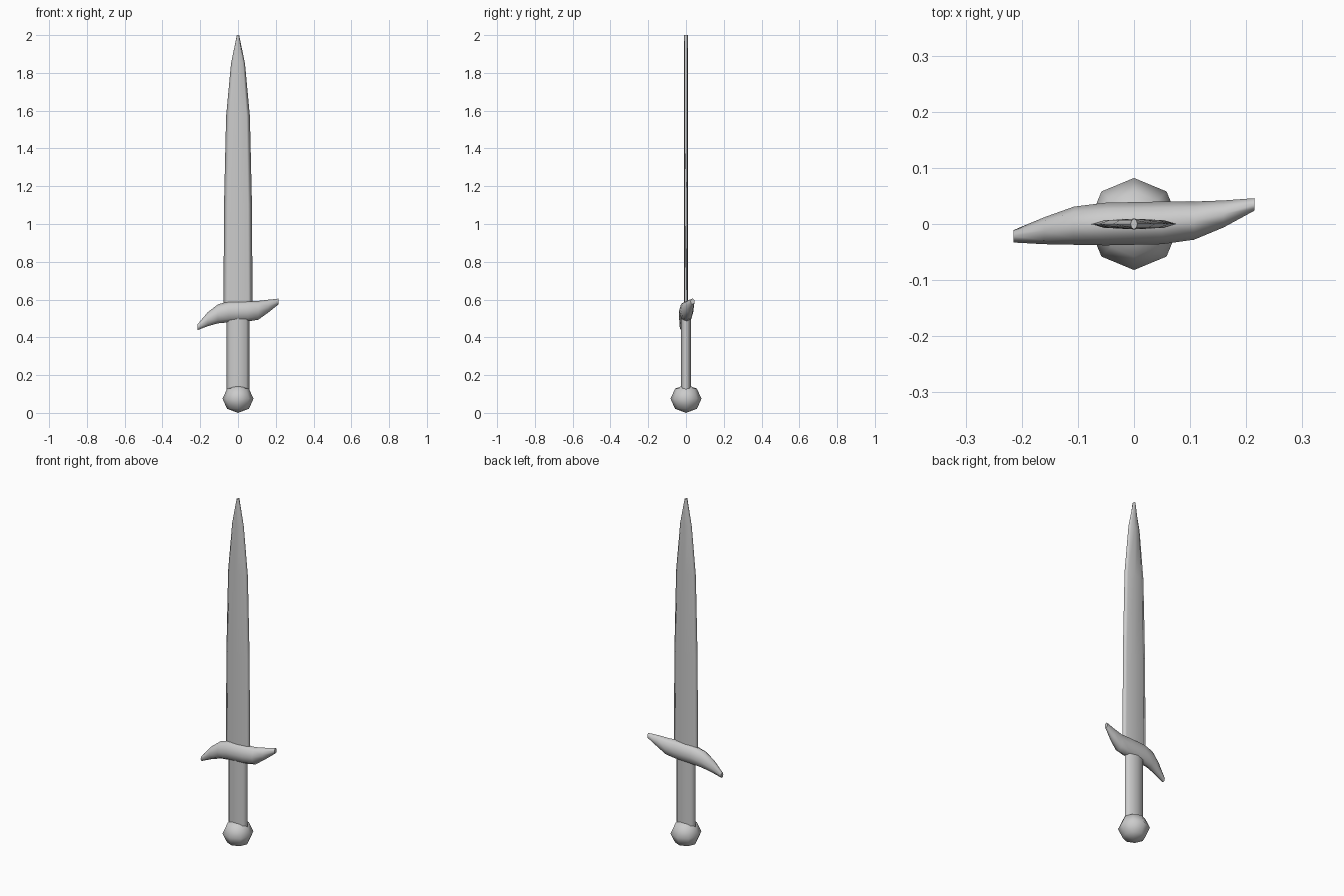
import bpy, bmesh, math
from mathutils import Vector

if "Cube" in bpy.data.objects:
    bpy.data.objects.remove(bpy.data.objects["Cube"])

SIDES = 8


def loft(name, sections, axis):
    """Skin elliptical rings: (centre, half size along u, half size along v)."""
    u, v = {"z": (Vector((1, 0, 0)), Vector((0, 1, 0))),
            "x": (Vector((0, 1, 0)), Vector((0, 0, 1)))}[axis]
    bm = bmesh.new()
    rings = []
    for centre, a, b in sections:
        ring = []
        for i in range(SIDES):
            t = 2 * math.pi * i / SIDES
            ring.append(bm.verts.new(Vector(centre) + u * a * math.cos(t) + v * b * math.sin(t)))
        rings.append(ring)
    for lo, hi in zip(rings, rings[1:]):
        for i in range(SIDES):
            j = (i + 1) % SIDES
            bm.faces.new((lo[i], lo[j], hi[j], hi[i])).smooth = True
    bm.faces.new(rings[0][::-1])
    bm.faces.new(rings[-1])
    bmesh.ops.recalc_face_normals(bm, faces=bm.faces[:])
    mesh = bpy.data.meshes.new(name)
    bm.to_mesh(mesh)
    bm.free()
    obj = bpy.data.objects.new(name, mesh)
    bpy.context.collection.objects.link(obj)
    return obj


# Blade: thin, tapering to a narrow tip
blade = [(0.54, 0.077), (1.10, 0.074), (1.57, 0.063), (1.85, 0.037), (2.00, 0.006)]
loft("blade", [((0, 0, z), w, 0.0095) for z, w in blade], "z")

# Grip: flattened handle running from pommel into guard
loft("grip", [((0, 0, z), 0.061, 0.027) for z in (0.10, 0.54)], "z")

# Crossguard: S-curved bar with narrowing ends (x, y, z, half depth, half height)
guard = [(-0.215, -0.022, 0.453, 0.011, 0.015),
         (-0.160, -0.012, 0.496, 0.024, 0.037),
         (-0.107, -0.003, 0.524, 0.034, 0.050),
         (-0.050, 0.000, 0.535, 0.038, 0.056),
         (0.050, 0.002, 0.539, 0.038, 0.055),
         (0.107, 0.006, 0.543, 0.034, 0.050),
         (0.160, 0.018, 0.565, 0.024, 0.034),
         (0.215, 0.035, 0.590, 0.011, 0.015)]
loft("crossguard", [((x, y, z), d, h) for x, y, z, d, h in guard], "x")

# Pommel: low-poly ball
bpy.ops.mesh.primitive_uv_sphere_add(segments=8, ring_count=4, radius=1, location=(0, 0, 0.075))
pommel = bpy.context.object
pommel.name = "pommel"
pommel.scale = (0.082, 0.082, 0.075)
bpy.ops.object.shade_smooth()
